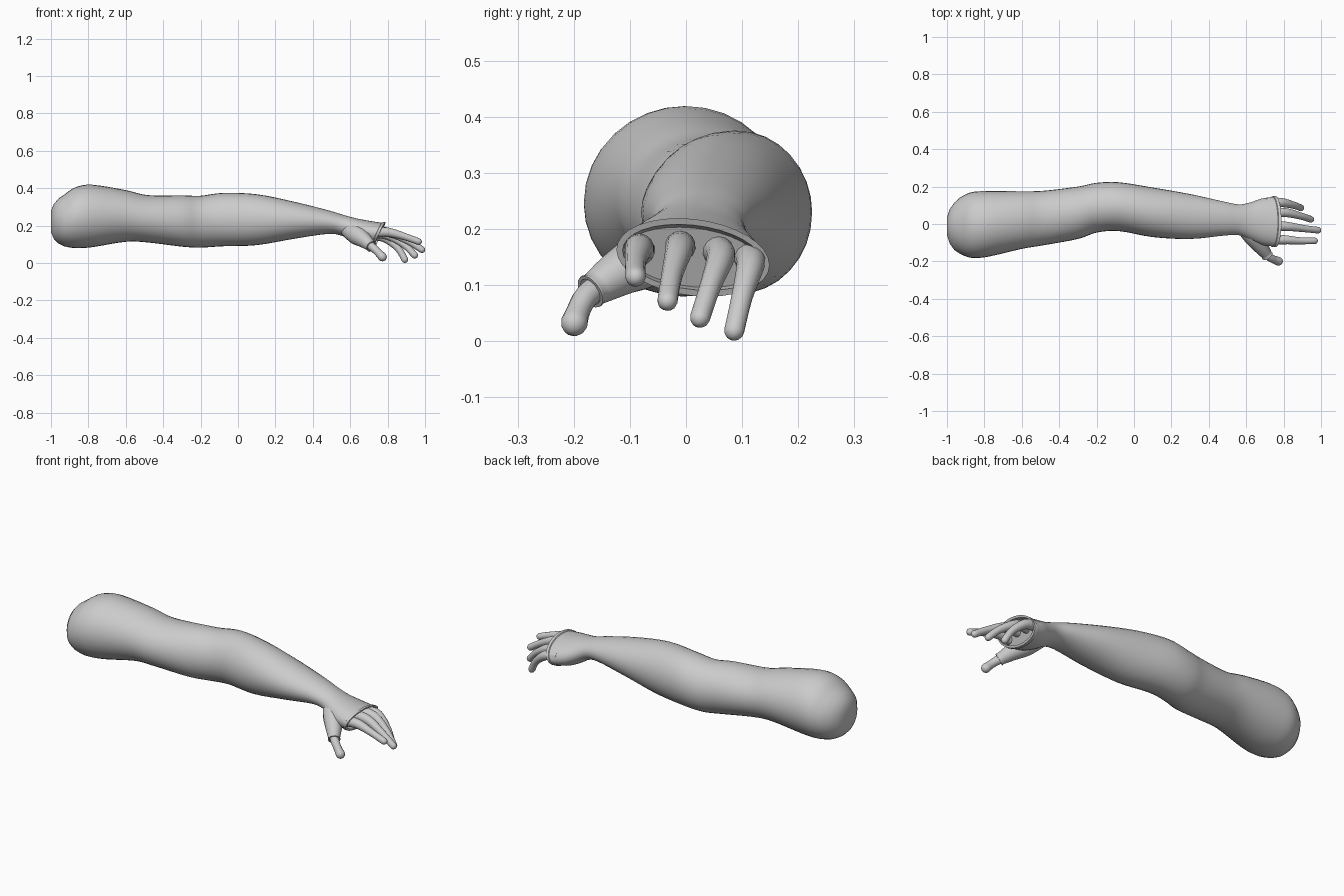
import bpy, bmesh, math
from mathutils import Vector

if "Cube" in bpy.data.objects:
    bpy.data.objects.remove(bpy.data.objects["Cube"])


def skin(name, rings, angle=45):
    """Bridge equal-length rings of points into a closed smooth surface."""
    bm = bmesh.new()
    loops = [[bm.verts.new(p) for p in r] for r in rings]
    n = len(loops[0])
    for a, b in zip(loops, loops[1:]):
        for i in range(n):
            j = (i + 1) % n
            bm.faces.new((a[i], a[j], b[j], b[i]))
    bm.faces.new(loops[0][::-1])
    bm.faces.new(loops[-1])
    bmesh.ops.recalc_face_normals(bm, faces=bm.faces)
    me = bpy.data.meshes.new(name)
    bm.to_mesh(me)
    bm.free()
    ob = bpy.data.objects.new(name, me)
    bpy.context.collection.objects.link(ob)
    bpy.ops.object.select_all(action='DESELECT')
    ob.select_set(True)
    bpy.context.view_layer.objects.active = ob
    bpy.ops.object.shade_smooth_by_angle(angle=math.radians(angle))
    return ob


def spline(keys, steps):
    """Catmull-Rom interpolation of tuples."""
    out = []
    for i in range(len(keys) - 1):
        p = [keys[max(0, min(len(keys) - 1, i + k))] for k in (-1, 0, 1, 2)]
        for s in range(steps):
            t = s / steps
            out.append(tuple(
                0.5 * (2 * b + (c - a) * t + (2 * a - 5 * b + 4 * c - d) * t * t
                       + (3 * b - a - 3 * c + d) * t ** 3)
                for a, b, c, d in zip(*p)))
    return out + [keys[-1]]


def section(x, y0, y1, z0, z1, slant=0, roll=0, n=32):
    """Ellipse across the arm; slant leans the top forward, roll tips it sideways."""
    ring = []
    for i in range(n):
        a = 2 * math.pi * i / n
        dy = (y1 - y0) / 2 * math.cos(a)
        dz = (z1 - z0) / 2 * math.sin(a)
        ring.append((x + slant * dz, (y0 + y1) / 2 + dy, (z0 + z1) / 2 + dz + roll * dy))
    return ring


def tube(name, keys, tip='round', n=14):
    """Tube along (x, y, z, radius) keys with a round tip or an open cuff."""
    path = spline(keys, 4)
    pts = [Vector(p[:3]) for p in path]
    rad = [p[3] for p in path]
    end = (pts[-1] - pts[-2]).normalized()
    dirs = [(pts[min(i + 1, len(pts) - 1)] - pts[max(i - 1, 0)]).normalized()
            for i in range(len(pts))]
    r, last = rad[-1], pts[-1]
    if tip == 'round':
        extra = [(r * math.sin(a), r * math.cos(a)) for a in (0.4, 0.8, 1.15, 1.45)]
    else:
        extra = [(0.003, r * 1.06), (0.008, r * 1.06), (0.008, r * 0.85), (-0.012, r * 0.8)]
    for off, rr in extra:
        pts.append(last + end * off)
        rad.append(rr)
        dirs.append(end)
    rings = []
    for p, d, rr in zip(pts, dirs, rad):
        u = d.cross(Vector((0, 1, 0))).normalized()
        v = d.cross(u)
        rings.append([p + rr * (math.cos(2 * math.pi * i / n) * u
                                + math.sin(2 * math.pi * i / n) * v) for i in range(n)])
    return skin(name, rings)


# Sleeve from shoulder to glove: x, y min, y max, z min, z max, slant, roll
sleeve = [
    (-0.93, -0.16, 0.142, 0.09, 0.365, 0, 0),
    (-0.87, -0.181, 0.17, 0.08, 0.405, 0, 0),
    (-0.78, -0.175, 0.176, 0.085, 0.419, 0, 0),
    (-0.6, -0.133, 0.175, 0.114, 0.39, 0, 0),
    (-0.48, -0.113, 0.178, 0.11, 0.363, 0, 0),
    (-0.3, -0.08, 0.2, 0.088, 0.362, 0, 0),
    (-0.2, -0.046, 0.22, 0.083, 0.36, 0, 0),
    (-0.08, -0.038, 0.223, 0.09, 0.375, 0, 0),
    (0.1, -0.07, 0.195, 0.096, 0.368, 0, 0),
    (0.3, -0.08, 0.16, 0.13, 0.328, 0, 0),
    (0.48, -0.062, 0.12, 0.156, 0.283, 0, 0),
    (0.56, -0.06, 0.105, 0.145, 0.258, 0.05, 0),
    (0.62, -0.085, 0.115, 0.115, 0.24, 0.15, -0.05),
    (0.68, -0.11, 0.135, 0.092, 0.226, 0.3, -0.08),
    (0.74, -0.12, 0.145, 0.085, 0.214, 0.46, -0.1),
]
rings = [section(-1.0, -0.06, 0.035, 0.165, 0.28),
         section(-0.985, -0.105, 0.08, 0.13, 0.315),
         section(-0.96, -0.14, 0.115, 0.105, 0.345)]
rings += [section(*s) for s in spline(sleeve, 4)]
# Raised glove hem, then a recess the fingers come out of
for x, g in ((0.742, 0.004), (0.757, 0.004), (0.757, -0.007), (0.728, -0.012)):
    rings.append(section(x, -0.12 - g, 0.145 + g, 0.085 - g, 0.214 + g, 0.46, -0.1))
skin("sleeve_and_glove", rings, 40)

# Thumb of the glove, and the bare thumb
tube("glove_thumb", [(0.585, -0.01, 0.185, 0.045), (0.635, -0.065, 0.15, 0.052),
                     (0.675, -0.118, 0.122, 0.042), (0.71, -0.165, 0.092, 0.03)], 'cuff')
tube("thumb", [(0.69, -0.145, 0.106, 0.022), (0.725, -0.177, 0.08, 0.022),
               (0.75, -0.191, 0.056, 0.021), (0.772, -0.199, 0.033, 0.024)])

# Fingers: knuckle, middle joints, tip
fingers = {
    "index_finger": [(0.71, -0.083, 0.162), (0.80, -0.084, 0.165), (0.89, -0.09, 0.142), (0.965, -0.09, 0.115)],
    "middle_finger": [(0.71, -0.01, 0.17), (0.81, -0.012, 0.163), (0.91, -0.025, 0.118), (0.983, -0.033, 0.072)],
    "ring_finger": [(0.71, 0.055, 0.162), (0.80, 0.062, 0.15), (0.89, 0.043, 0.097), (0.945, 0.025, 0.042)],
    "little_finger": [(0.71, 0.112, 0.15), (0.785, 0.115, 0.136), (0.855, 0.1, 0.08), (0.892, 0.086, 0.019)],
}
for name, pts in fingers.items():
    tube(name, [(*p, r) for p, r in zip(pts, (0.028, 0.025, 0.019, 0.018))])
